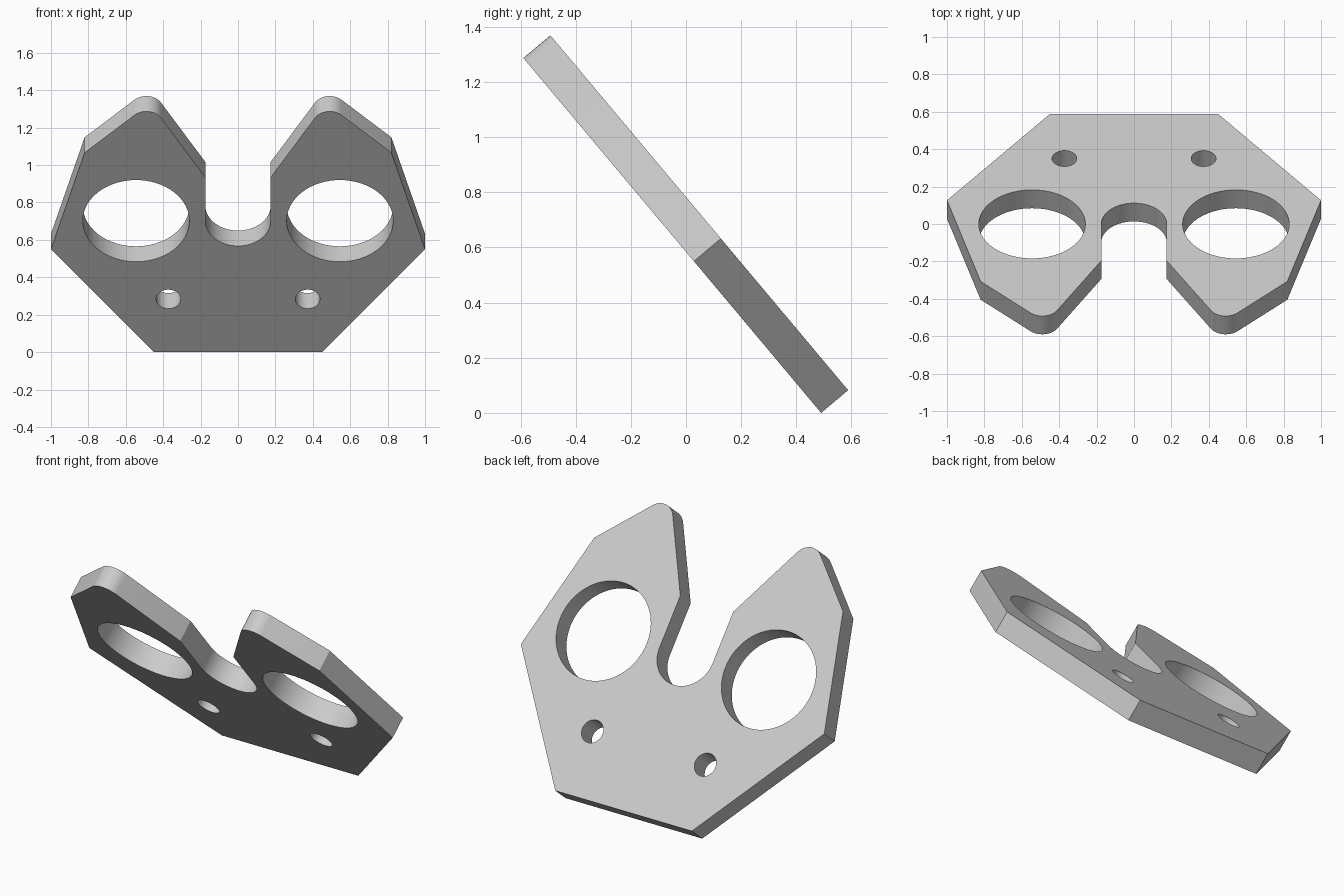
import bpy, bmesh
from math import sin, cos, radians
from mathutils import Matrix

if "Cube" in bpy.data.objects:
    bpy.data.objects.remove(bpy.data.objects["Cube"])

THICK = 0.128

grey = bpy.data.materials.new("light grey")
grey.use_nodes = True
grey.diffuse_color = (0.6, 0.6, 0.6, 1)
grey.node_tree.nodes["Principled BSDF"].inputs["Base Color"].default_value = (0.6, 0.6, 0.6, 1)


def arc(cx, cy, r, start, end, steps):
    """Points along a circular arc, angles in degrees."""
    angles = [radians(start + (end - start) * i / steps) for i in range(steps + 1)]
    return [(cx + r * cos(a), cy + r * sin(a)) for a in angles]


# Half outline of the plate: base, side corners, rounded tip, notch mouth and notch bottom
half = [(0.45, 0), (1.0, 0.718), (0.82, 1.392)]
half += arc(0.49, 1.59, 0.09, 45, 150, 12)
half += [(0.175, 1.22)]
half += arc(0, 0.916, 0.175, 0, -90, 16)
outline = half + [(-x, y) for x, y in reversed(half[:-1])]

bm = bmesh.new()
face = bm.faces.new([bm.verts.new((x, y, 0)) for x, y in outline])
solid = bmesh.ops.extrude_face_region(bm, geom=[face])
top = [v for v in solid["geom"] if isinstance(v, bmesh.types.BMVert)]
bmesh.ops.translate(bm, verts=top, vec=(0, 0, -THICK))
bmesh.ops.recalc_face_normals(bm, faces=bm.faces)
mesh = bpy.data.meshes.new("plate")
bm.to_mesh(mesh)
bm.free()
plate = bpy.data.objects.new("plate", mesh)
bpy.context.collection.objects.link(plate)
mesh.materials.append(grey)
bpy.context.view_layer.objects.active = plate

# Large round openings and small bolt holes, mirrored left and right
for side in (-1, 1):
    for x, y, r in ((0.545, 0.916, 0.285), (0.372, 0.37, 0.066)):
        bpy.ops.mesh.primitive_cylinder_add(vertices=64, radius=r, depth=1,
                                            location=(side * x, y, 0))
        cutter = bpy.context.object
        cutter.hide_render = True
        cutter.data.materials.append(grey)
        bpy.context.view_layer.objects.active = plate
        mod = plate.modifiers.new("hole", "BOOLEAN")
        mod.operation = "DIFFERENCE"
        mod.solver = "EXACT"
        mod.object = cutter
        bpy.ops.object.modifier_apply(modifier=mod.name)
        bpy.data.objects.remove(cutter)

# Lean the plate forward, standing on its base edge
plate.data.transform(Matrix.Translation((0, 0.49, 0)) @ Matrix.Rotation(radians(130), 4, "X"))

bpy.ops.object.select_all(action="DESELECT")
plate.select_set(True)
bpy.context.view_layer.objects.active = plate
bpy.ops.object.shade_smooth_by_angle(angle=radians(25))
